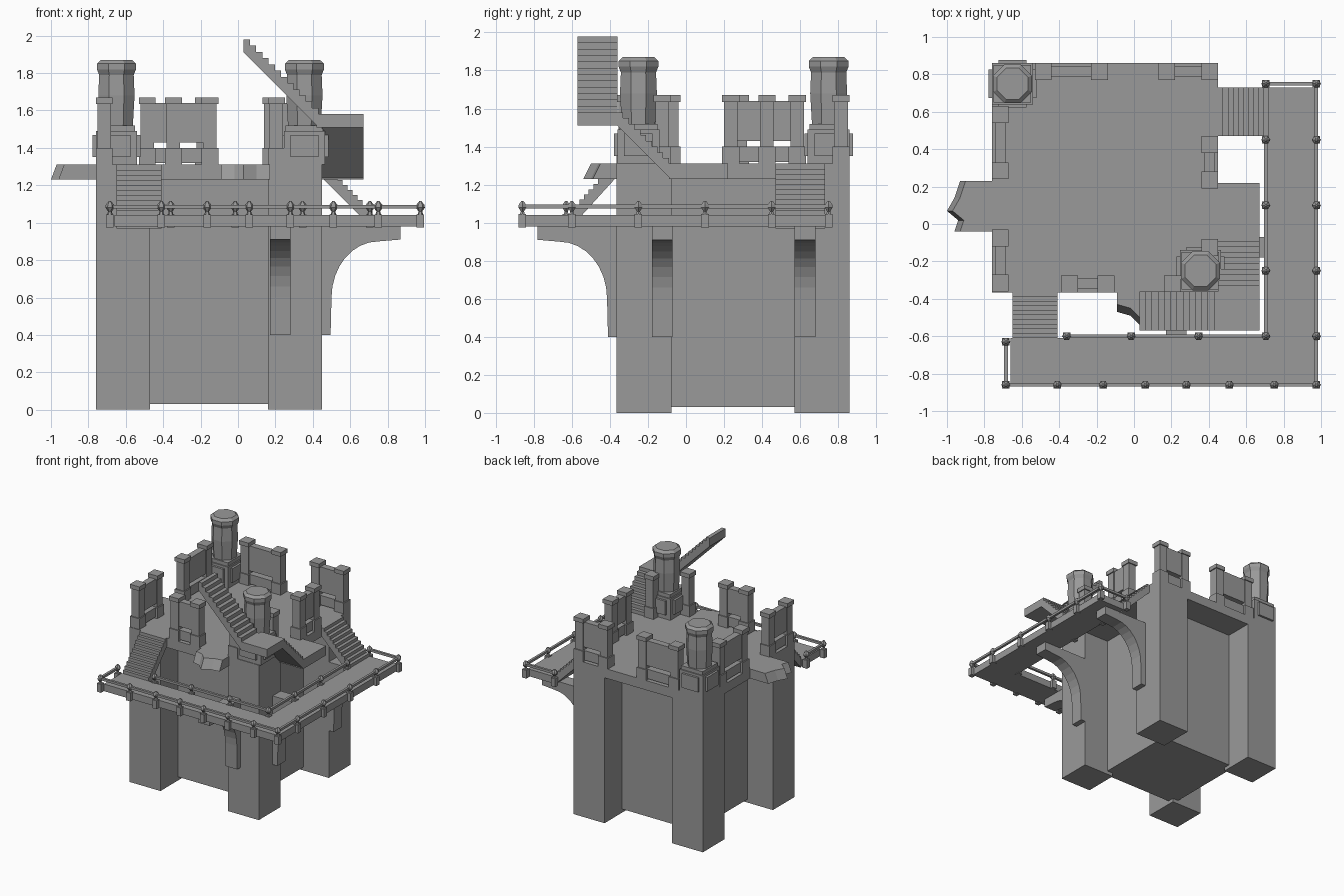
import bpy
import bmesh
from math import cos, sin, pi, radians
from mathutils import Vector

default_cube = bpy.data.objects.get("Cube")
if default_cube:
    bpy.data.objects.remove(default_cube, do_unlink=True)

stone = bpy.data.materials.new("grey stone")
stone.use_nodes = True
GREY = (0.32, 0.32, 0.32, 1)
stone.diffuse_color = GREY
stone.node_tree.nodes["Principled BSDF"].inputs["Base Color"].default_value = GREY

# Main heights
SLAB_LOW, DECK = 1.23, 1.31
WALK_LOW, WALK = 0.98, 1.04
LEFT, RIGHT, FRONT, BACK = -0.76, 0.45, -0.365, 0.86


def finish(name, bm):
    bmesh.ops.recalc_face_normals(bm, faces=bm.faces)
    mesh = bpy.data.meshes.new(name)
    bm.to_mesh(mesh)
    bm.free()
    mesh.materials.append(stone)
    obj = bpy.data.objects.new(name, mesh)
    bpy.context.collection.objects.link(obj)
    return obj


def box(name, x0, x1, y0, y1, z0, z1):
    bm = bmesh.new()
    low, high = Vector((x0, y0, z0)), Vector((x1, y1, z1))
    bmesh.ops.create_cube(bm, size=1)
    for v in bm.verts:
        v.co = (low + high) / 2 + v.co * (high - low)
    return finish(name, bm)


def block(name, x, y, half, z0, z1):
    return box(name, x - half, x + half, y - half, y + half, z0, z1)


def prism(name, points, axis, start, end):
    """Extrude a flat outline along the x, y or z axis."""
    place = {"x": lambda u, v, w: (w, u, v),
             "y": lambda u, v, w: (u, w, v),
             "z": lambda u, v, w: (u, v, w)}[axis]
    bm = bmesh.new()
    rings = [[bm.verts.new(place(u, v, w)) for u, v in points] for w in (start, end)]
    bm.faces.new(rings[0])
    bm.faces.new(rings[1])
    for i in range(len(points)):
        j = (i + 1) % len(points)
        bm.faces.new((rings[0][i], rings[0][j], rings[1][j], rings[1][i]))
    return finish(name, bm)


def lathe(name, x, y, profile, sides, turn=0.0):
    bm = bmesh.new()
    rings = []
    for r, z in profile:
        angles = [turn + 2 * pi * i / sides for i in range(sides)]
        rings.append([bm.verts.new((x + r * cos(a), y + r * sin(a), z)) for a in angles])
    for low, high in zip(rings, rings[1:]):
        for i in range(sides):
            j = (i + 1) % sides
            bm.faces.new((low[i], low[j], high[j], high[i]))
    bm.faces.new(rings[0])
    bm.faces.new(rings[-1])
    return finish(name, bm)


def stairs(name, axis, bottom, top, z0, z1, side0, side1, count):
    """Stepped top with a sloping underside, running from bottom to top."""
    run, rise = (top - bottom) / count, (z1 - z0) / count
    points = [(bottom, z0 - 0.07), (bottom, z0)]
    for i in range(count):
        points.append((bottom + run * i, z0 + rise * (i + 1)))
        points.append((bottom + run * (i + 1), z0 + rise * (i + 1)))
    points.append((top, z1 - 0.07))
    return prism(name, points, axis, side0, side1)


# Keep: recessed core, four corner pillars and deck slab
PILLAR, INSET = 0.29, 0.235
box("core", LEFT + INSET, RIGHT - INSET, FRONT + INSET, BACK - INSET, 0.03, SLAB_LOW)
for x in (LEFT, RIGHT - PILLAR):
    for y in (FRONT, BACK - PILLAR):
        box("corner_pillar", x, x + PILLAR, y, y + PILLAR, 0, SLAB_LOW)
box("deck_slab", LEFT, RIGHT, FRONT, BACK, SLAB_LOW, DECK)
box("right_ledge", RIGHT, 0.67, -0.09, 0.22, SLAB_LOW, DECK)


# Broken ledges with a ragged sloping end
def broken_ledge(name, points, direction):
    obj = prism(name, points, "z", SLAB_LOW, DECK)
    for v in obj.data.vertices:
        outside = v.co.x < LEFT - 0.01 or v.co.y < FRONT - 0.01
        if outside and v.co.z < DECK - 0.01:
            v.co += Vector(direction)


broken_ledge("left_broken_ledge",
             [(LEFT, 0.23), (-0.9, 0.23), (-0.93, 0.14), (-0.97, 0.07),
              (-0.91, 0.02), (-0.93, -0.04), (LEFT, -0.04)], (-0.03, 0, 0))
broken_ledge("front_broken_ledge",
             [(0.17, FRONT), (0.17, -0.45), (0.1, -0.46), (0.03, -0.5),
              (-0.02, -0.45), (-0.09, -0.43), (-0.09, FRONT)], (0, -0.04, 0))

# Stairs and landing
stairs("front_stairs", "x", -0.61, FRONT, WALK, DECK, -0.65, -0.41, 10)
stairs("back_right_stairs", "y", 0.72, RIGHT, WALK, DECK, 0.47, 0.73, 10)
LANDING = 1.58
stairs("landing_stairs", "x", -0.09, -0.36, DECK, LANDING, 0.45, 0.67, 9)
box("stair_landing", 0.42, 0.67, -0.57, -0.36, LANDING - 0.07, LANDING)
stairs("upper_stairs", "y", 0.43, 0.03, LANDING, 1.98, -0.57, -0.36, 12)

# Walkway around the front and right
box("front_walkway", -0.66, 0.97, -0.85, -0.61, WALK_LOW, WALK)
box("right_walkway", 0.71, 0.97, -0.61, 0.73, WALK_LOW, WALK)


# Curved brackets below the walkway
def bracket_outline(wall, way, reach):
    depth = reach - 0.05
    points = [(wall, 0.4), (wall, WALK_LOW), (wall + way * reach, WALK_LOW),
              (wall + way * reach, 0.91)]
    for i in range(9):
        a = radians(90 - i * 90 / 8)
        points.append((wall + way * (0.26 - 0.21 * sin(pi / 2 - a)), 0.6 + 0.3 * sin(a)))
    points.append((wall + way * 0.045, 0.4))
    return points, depth


def curve_bracket(name, wall, way, reach, axis, start, end):
    points, _ = bracket_outline(wall, way, reach)
    head, tail = points[:4], points[-1:]
    # Quarter curve, hollow toward the outside
    curve = []
    for i in range(9):
        a = i * pi / 16
        curve.append((wall + way * (0.26 - 0.21 * sin(a)), 0.62 + 0.28 * cos(a)))
    curve = [(wall + way * (0.3 - 0.25 * (1 - cos(i * pi / 16)) ** 0.0 * sin(i * pi / 16)),
              0.6 + 0.3 * cos(i * pi / 16)) for i in range(9)]
    prism(name, head + curve + tail, axis, start, end)


curve_bracket("front_bracket", FRONT, -1, 0.415, "x", 0.17, 0.28)
for y in (-0.18, 0.57):
    curve_bracket("right_bracket", RIGHT, 1, 0.42, "y", y, y + 0.11)


# Railing
def railing(name, posts):
    for x, y in posts:
        block(name + "_post", x, y, 0.02, WALK_LOW - 0.005, WALK + 0.005)
        lathe(name + "_finial", x, y, [(0.016, WALK), (0.01, 1.06), (0.024, 1.08),
                                       (0.022, 1.095), (0.006, 1.115)], 6)
    for (ax, ay), (bx, by) in zip(posts, posts[1:]):
        box(name + "_rail", min(ax, bx) - 0.01, max(ax, bx) + 0.01,
            min(ay, by) - 0.01, max(ay, by) + 0.01, 1.075, 1.095)


side_y = [-0.6, -0.25, 0.1, 0.45]
front_x = [-0.685, -0.41, -0.165, 0.06, 0.28, 0.51, 0.75, 0.975]
railing("outer_railing", [(-0.685, -0.63)] + [(x, -0.86) for x in front_x]
        + [(0.975, y) for y in side_y + [0.75]] + [(0.705, 0.75)])
railing("inner_railing", [(x, -0.6) for x in (-0.36, -0.015, 0.345)]
        + [(0.705, y) for y in side_y])

# Battlements: capped posts with a slotted wall between them
TOP = 1.67


def capped_post(x, y):
    block("battlement_base", x, y, 0.045, DECK, 1.4)
    block("battlement_post", x, y, 0.036, 1.4, TOP)
    block("battlement_cap", x, y, 0.045, TOP - 0.035, TOP)


def battlement(ax, ay, bx, by):
    capped_post(ax, ay)
    capped_post(bx, by)
    dx, dy = (0, 0.028) if ay == by else (0.028, 0)
    for z0, z1 in ((DECK + 0.01, 1.4), (1.43, TOP - 0.03)):
        box("battlement_wall", ax - dx, bx + dx, ay - dy, by + dy, z0, z1)


edge = 0.045
battlement(LEFT + edge, 0.285, LEFT + edge, 0.585)
battlement(LEFT + edge, -0.315, LEFT + edge, -0.075)
battlement(-0.345, FRONT + edge, -0.15, FRONT + edge)
battlement(RIGHT - edge, 0.235, RIGHT - edge, 0.425)
battlement(-0.485, BACK - edge, -0.185, BACK - edge)
battlement(0.175, BACK - edge, RIGHT - edge, BACK - edge)
capped_post(0.205, FRONT + edge)
capped_post(RIGHT - edge, -0.125)

# Turrets: panelled pedestal with a faceted column and flared top
for x, y in ((-0.65, 0.75), (0.355, -0.25)):
    block("turret_pedestal", x, y, 0.11, DECK, 1.49)
    block("turret_pedestal_cap", x, y, 0.1, 1.49, 1.52)
    for wide, deep in ((0.075, 0.128), (0.128, 0.075)):
        box("turret_panel", x - wide, x + wide, y - deep, y + deep, 1.35, 1.47)
    lathe("turret_column", x, y, [(0.095, 1.52), (0.105, 1.68), (0.1, 1.79), (0.113, 1.82),
                                  (0.113, 1.85), (0.09, 1.87)], 8, pi / 8)
